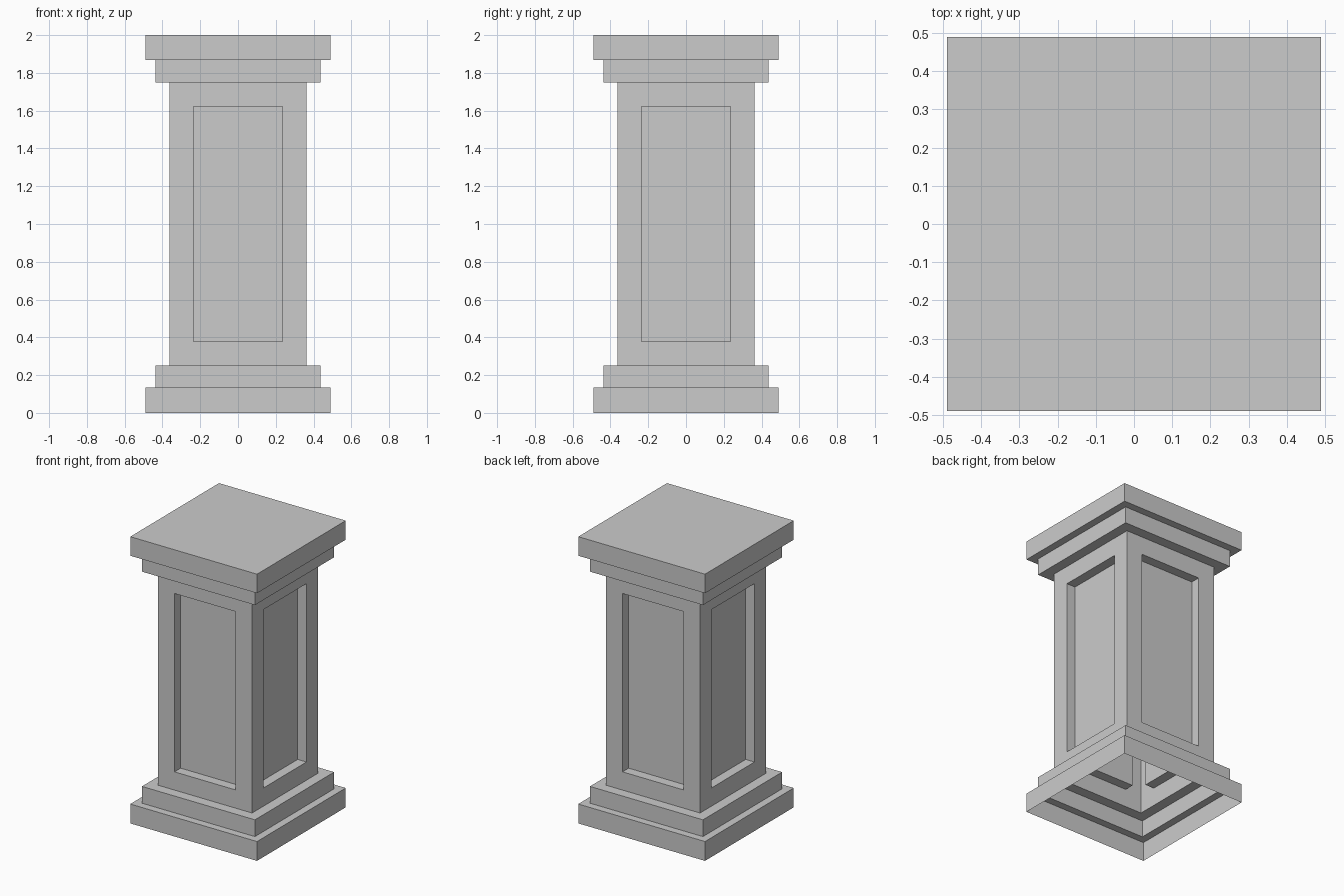
import bpy, bmesh

if "Cube" in bpy.data.objects:
    bpy.data.objects.remove(bpy.data.objects["Cube"])

# Stepped outline of the pedestal: (half width, height); underside is open
PROFILE = [(0.489, 0.0), (0.489, 0.135), (0.436, 0.135), (0.436, 0.252),
           (0.363, 0.252), (0.363, 1.75), (0.436, 1.75), (0.436, 1.867),
           (0.489, 1.867), (0.489, 2.0)]
SHAFT = 4            # index of the profile segment forming the shaft
BORDER = 0.127       # frame width around each panel
DEPTH = 0.068        # panel recess

bm = bmesh.new()


def square_ring(half, z):
    return [bm.verts.new((sx * half, sy * half, z))
            for sx, sy in ((-1, -1), (1, -1), (1, 1), (-1, 1))]


# Base, shaft and cap as one stepped shell
rings = [square_ring(h, z) for h, z in PROFILE]
shaft_faces = []
for i, (lo, hi) in enumerate(zip(rings, rings[1:])):
    for k in range(4):
        n = (k + 1) % 4
        face = bm.faces.new((lo[k], lo[n], hi[n], hi[k]))
        if i == SHAFT:
            shaft_faces.append(face)
bm.faces.new(rings[-1])
bm.normal_update()

# Recessed panel on each side of the shaft
bmesh.ops.inset_individual(bm, faces=shaft_faces, thickness=BORDER,
                           use_even_offset=True)
bm.normal_update()
bmesh.ops.inset_individual(bm, faces=shaft_faces, thickness=0.0, depth=-DEPTH)
bm.normal_update()

mesh = bpy.data.meshes.new("pedestal")
bm.to_mesh(mesh)
bm.free()
bpy.context.collection.objects.link(bpy.data.objects.new("pedestal", mesh))
